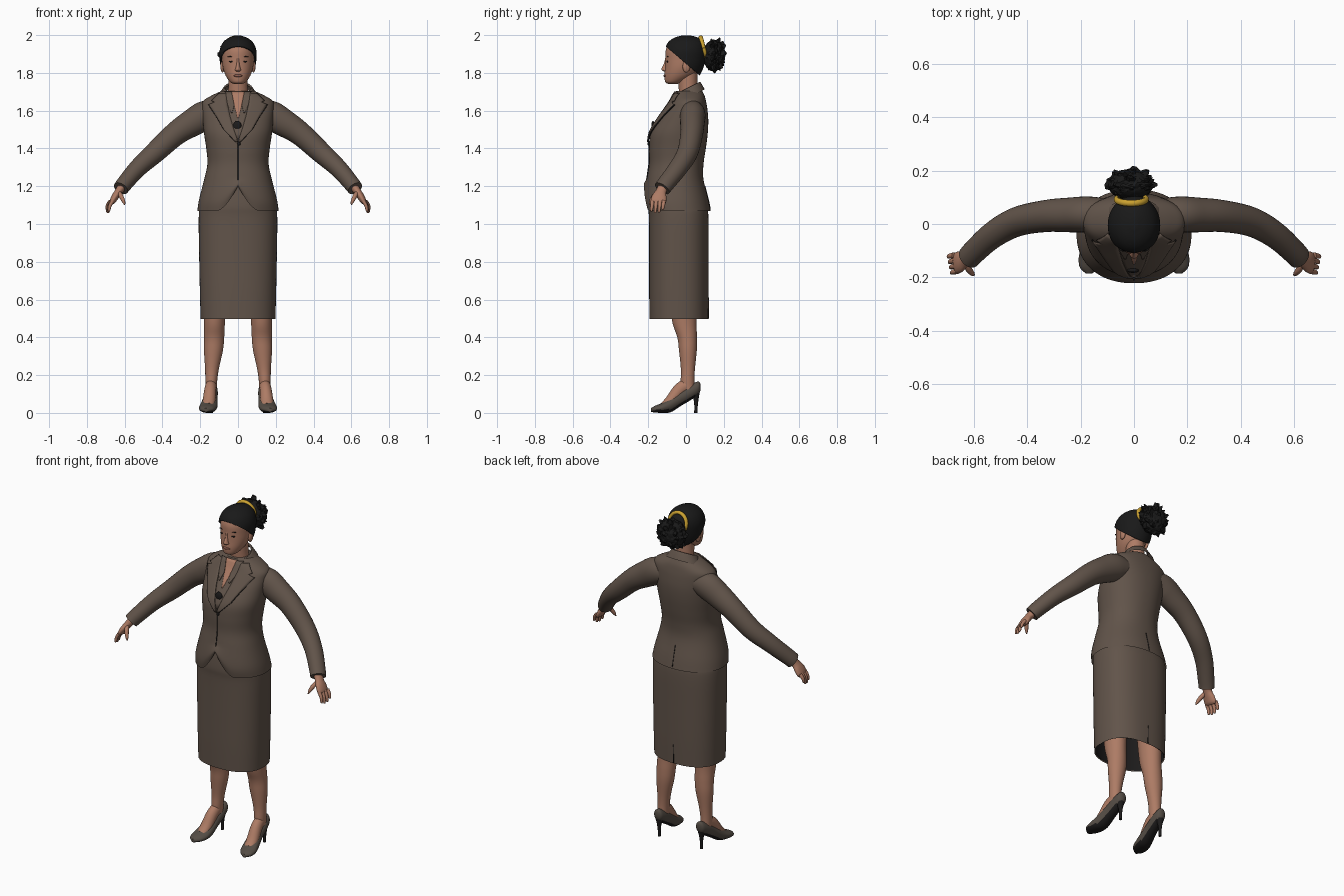
import bpy, bmesh, math, random
from mathutils import Vector, Matrix

cube = bpy.data.objects.get("Cube")
if cube:
    bpy.data.objects.remove(cube, do_unlink=True)
rng = random.Random(4)
X, Y, Z = Vector((1, 0, 0)), Vector((0, 1, 0)), Vector((0, 0, 1))


def material(name, r, g, b):
    m = bpy.data.materials.new(name)
    m.use_nodes = True
    m.diffuse_color = (r, g, b, 1)
    m.node_tree.nodes["Principled BSDF"].inputs["Base Color"].default_value = (r, g, b, 1)
    return m


SUIT = material("brown suit cloth", .12, .088, .068)
SKIN = material("skin", .42, .2, .13)
HAIR = material("black hair", .01, .01, .01)
GOLD = material("yellow hair tie", .6, .36, .03)
SHOE = material("grey brown leather", .09, .074, .06)
DARK = material("black trim", .012, .011, .011)
LIPS = material("lip brown", .27, .11, .08)


def finish(name, bm, mat, mirror=False, angle=50):
    bmesh.ops.recalc_face_normals(bm, faces=bm.faces)
    me = bpy.data.meshes.new(name)
    bm.to_mesh(me)
    bm.free()
    me.materials.append(mat)
    for p in me.polygons:
        p.use_smooth = angle > 0
    if angle:
        me.set_sharp_from_angle(angle=math.radians(angle))
    ob = bpy.data.objects.new(name, me)
    bpy.context.collection.objects.link(ob)
    if mirror:
        ob.modifiers.new("mirror", "MIRROR").use_mirror_merge = False
    return ob


def smooth(rows, steps):
    """Catmull-Rom through rows of equal length."""
    rows = [Vector(r) for r in rows]
    out = []
    for i in range(len(rows) - 1):
        p, q, r, s = rows[max(i - 1, 0)], rows[i], rows[i + 1], rows[min(i + 2, len(rows) - 1)]
        for k in range(steps):
            t = k / steps
            out.append(q + (r - p) * (t / 2) + (p * 2 - q * 5 + r * 4 - s) * (t * t / 2)
                       + (q * 3 - p - r * 3 + s) * (t ** 3 / 2))
    return out + [rows[-1]]


def loft_mesh(rows, seg=32, steps=5, up=Y, flat=None, n=2, tilt=0, caps=(True, True)):
    """Rows are x, y, z, half width across, half width along up."""
    bm, rings = bmesh.new(), []
    rows = smooth(rows, steps)
    pts = [Vector(r[:3]) for r in rows]
    for i, r in enumerate(rows):
        t = flat or (pts[min(i + 1, len(pts) - 1)] - pts[max(i - 1, 0)]).normalized()
        u = (up - t * up.dot(t)).normalized()
        v, ring = t.cross(u), []
        for k in range(seg):
            c, s = math.cos(math.tau * k / seg), math.sin(math.tau * k / seg)
            c, s = (math.copysign(abs(w) ** (2 / n), w) for w in (c, s))
            ring.append(bm.verts.new(pts[i] + v * c * r[3] + u * s * r[4] + Z * tilt * s * r[4]))
        rings.append(ring)
    for a, b in zip(rings, rings[1:]):
        for k in range(seg):
            bm.faces.new((a[k], a[k - 1], b[k - 1], b[k]))
    for cap, ring in zip(caps, (rings[0], rings[-1])):
        if cap:
            bm.faces.new(ring)
    return bm


def loft(name, rows, mat, mirror=False, **kw):
    return finish(name, loft_mesh(rows, **kw), mat, mirror)


def body(rows):
    """Height, half width, front y, back y -> loft rows."""
    return [(0, (f + b) / 2, z, a, (b - f) / 2) for z, a, f, b in rows]


def surface(rows, x, z, side, n):
    dense = smooth(rows, 8)
    for p, q in zip(dense, dense[1:]):
        if z <= q[2]:
            break
    r = p.lerp(q, min(max((z - p[2]) / (q[2] - p[2]), 0), 1))
    return r[1] + side * r[4] * max(1 - abs(x / r[3]) ** n, 0) ** (1 / n)


def plate(name, base, rows, mat, lift=.004, side=-1, mirror=False, n=2.2, cols=6):
    """Thin cloth plate on a lofted surface; rows are height, x from, x to."""
    bm, grid = bmesh.new(), []
    for p, q in zip(rows, rows[1:]):
        for k in range(5 if q is rows[-1] else 4):
            z, a, b = Vector(p).lerp(Vector(q), k / 4)
            line = []
            for j in range(cols + 1):
                x = a + (b - a) * j / cols
                line.append(bm.verts.new((x, surface(base, x, z, side, n) + side * lift, z)))
            grid.append(line)
    for a, b in zip(grid, grid[1:]):
        for j in range(cols):
            bm.faces.new((a[j], a[j + 1], b[j + 1], b[j]))
    ob = finish(name, bm, mat, mirror)
    sol = ob.modifiers.new("thickness", "SOLIDIFY")
    sol.thickness, sol.offset = .005, 0
    return ob


def ball(name, loc, size, mat, mirror=False):
    bm = bmesh.new()
    bmesh.ops.create_uvsphere(bm, u_segments=20, v_segments=12, radius=1,
                              matrix=Matrix.LocRotScale(Vector(loc), None, Vector(size)))
    return finish(name, bm, mat, mirror)


# Jacket, its front hem cut away in a curve
JACKET = body([(1.07, .215, -.215, .13), (1.13, .206, -.222, .118), (1.24, .178, -.207, .092),
               (1.32, .162, -.195, .093), (1.4, .168, -.195, .105), (1.48, .18, -.187, .115),
               (1.55, .186, -.15, .118), (1.61, .19, -.108, .113), (1.65, .185, -.08, .106),
               (1.68, .14, -.065, .098), (1.705, .085, -.052, .085)])
bm = loft_mesh(JACKET, seg=96, flat=Z, n=2.2, caps=(False, True))
for v in bm.verts:
    if v.co.z < 1.24 and v.co.y < 0:
        rise = .13 * max(0, 1 - abs(v.co.x) / .11) ** 1.6
        v.co.z += rise * (1.24 - v.co.z) / .17
finish("jacket", bm, SUIT)
loft("jacket_collar", [(0, .015, 1.67, .112, .084), (0, .014, 1.7, .09, .072), (0, .012, 1.722, .074, .062),
                       (0, .012, 1.715, .066, .056)], SUIT, flat=Z, tilt=.5, caps=(False, False))

# Neckline, lapels and front closure
plate("blouse", JACKET, [(1.45, -.006, .006), (1.58, -.05, .05), (1.69, -.07, .07)], SUIT, .003)
plate("neckline", JACKET, [(1.56, -.003, .003), (1.64, -.022, .022), (1.7, -.036, .036)], SKIN, .005)
plate("blouse_collar", JACKET, [(1.59, .03, .036), (1.63, .02, .055), (1.7, .034, .07)], SUIT, .009, mirror=True)
LAPEL = [(1.435, 0, .012), (1.5, .022, .075), (1.57, .042, .115), (1.632, .055, .155),
         (1.645, .058, .122), (1.652, .059, .14), (1.692, .064, .1)]
plate("lapels", JACKET, LAPEL, SUIT, .01, mirror=True)
plate("lapel_edges", JACKET, [(z, b - .001, b + .003) for z, a, b in LAPEL[:4]], DARK, .006, mirror=True, cols=1)
plate("front_seam", JACKET, [(1.21, -.0015, .0015), (1.44, -.0015, .0015)], DARK, .001, cols=1)
plate("back_seam", JACKET, [(1.08, -.0012, .0012), (1.2, -.0012, .0012)], DARK, 0, side=1, cols=1)
ball("jacket_button", (.005, -.198, 1.425), (.009, .006, .009), DARK)
ball("pendant", (-.004, surface(JACKET, 0, 1.52, -1, 2.2) - .006, 1.52), (.022, .009, .026), DARK)

# Skirt with dark lining and back vent
SKIRT = body([(.498, .198, -.193, .118), (.65, .202, -.195, .12), (.85, .206, -.195, .12),
              (1.03, .208, -.196, .119), (1.1, .2, -.2, .11), (1.22, .165, -.188, .08)])
loft("skirt", SKIRT, SUIT, seg=64, flat=Z, n=2.4, caps=(False, True))
loft("skirt_lining", body([(.5, .193, -.188, .113), (.7, .197, -.19, .115)]), DARK,
     seg=64, flat=Z, n=2.4, caps=(False, True))
plate("back_vent", SKIRT, [(.5, -.002, .002), (.61, -.002, .002)], DARK, 0, side=1, n=2.4, cols=1)

# Sleeves
loft("sleeves", [(.1, .035, 1.585, .06, .06), (.17, .036, 1.575, .078, .067), (.24, .034, 1.537, .073, .065),
                 (.33, .03, 1.478, .063, .06), (.44, .008, 1.378, .056, .055), (.53, -.042, 1.296, .048, .05),
                 (.6, -.105, 1.215, .043, .046), (.62, -.126, 1.188, .041, .045)], SUIT, mirror=True)

# Hands
loft("palms", [(.612, -.118, 1.2, .024, .028), (.632, -.132, 1.172, .02, .028), (.65, -.141, 1.145, .019, .039),
               (.664, -.146, 1.12, .016, .041), (.67, -.148, 1.108, .008, .034)], SKIN, mirror=True, seg=20)
for i, (finger, reach) in enumerate((("index_fingers", .05), ("middle_fingers", .058),
                                     ("ring_fingers", .056), ("little_fingers", .042))):
    x, y = .663 + .004 * i, -.177 + .02 * i
    loft(finger, [(x, y, 1.122, .01, .011), (x + .015, y - .003, 1.122 - reach / 2, .009, .0095),
                  (x + .02, y - .006, 1.122 - reach, .007, .007), (x + .02, y - .007, 1.116 - reach, .002, .002)],
         SKIN, mirror=True, seg=12)
loft("thumbs", [(.63, -.15, 1.165, .012, .012), (.618, -.172, 1.145, .012, .012), (.606, -.186, 1.12, .009, .009),
                (.6, -.192, 1.102, .003, .003)], SKIN, mirror=True, seg=12, up=X)

# Legs and feet
loft("legs", [(.122, -.015, .72, .07, .08), (.124, -.01, .5, .056, .066), (.126, .006, .4, .053, .052),
              (.13, .01, .33, .05, .047), (.138, .01, .23, .036, .037), (.142, .008, .16, .031, .036),
              (.142, .015, .1, .028, .034)], SKIN, mirror=True, flat=Z)
loft("insteps", [(.142, .02, .15, .028, .036), (.146, -.03, .125, .031, .036), (.153, -.08, .066, .034, .03),
                 (.158, -.12, .036, .03, .02)], SKIN, mirror=True, up=Z, seg=24)

# Shoes with black soles and thin heels
shoes = loft("shoes", [(.138, .077, .137, .01, .016), (.139, .066, .132, .026, .034), (.141, .03, .112, .034, .041),
                       (.145, -.025, .08, .037, .042), (.152, -.08, .044, .044, .04), (.16, -.125, .027, .047, .027),
                       (.166, -.163, .02, .037, .018), (.169, -.185, .015, .012, .01)],
             SHOE, mirror=True, up=Z, flat=-Y, seg=28)
shoes.data.materials.append(DARK)
for p in shoes.data.polygons:
    p.material_index = int(p.normal.z < -.55)
loft("shoe_heels", [(.14, .048, .11, .025, .025), (.14, .053, .075, .013, .014), (.14, .053, .035, .008, .009),
                    (.14, .052, 0, .008, .009)], DARK, mirror=True, seg=16, flat=Z)

# Neck and head
loft("neck", [(0, .022, 1.66, .06, .056), (0, .012, 1.71, .052, .05), (0, .008, 1.8, .05, .052)], SKIN, flat=Z)
HEAD = [(1.742, .022, -.095, -.045), (1.752, .042, -.11, -.015), (1.785, .065, -.114, .04), (1.825, .079, -.111, .07),
        (1.87, .084, -.109, .085), (1.92, .084, -.107, .088), (1.96, .07, -.086, .075), (1.985, .035, -.045, .045)]
loft("head", body(HEAD), SKIN, flat=Z, seg=40)
loft("nose", body([(1.807, .008, -.116, -.09), (1.814, .017, -.128, -.09), (1.825, .013, -.129, -.09),
                   (1.85, .008, -.117, -.09), (1.878, .007, -.11, -.09)]), SKIN, flat=Z, seg=16)
ball("lips", (0, -.11, 1.785), (.023, .009, .007), LIPS)
ball("ears", (.082, .002, 1.833), (.011, .02, .031), SKIN, True)
ball("eyes", (.034, -.098, 1.86), (.015, .006, .0045), DARK, True)
ball("eyebrows", (.036, -.096, 1.886), (.019, .006, .0025), HAIR, True)

# Swept-back hair, trimmed along a sloping hairline
bm = loft_mesh(body([(1.755, .062, -.1, .05), (1.79, .08, -.11, .075), (1.83, .092, -.115, .093),
                     (1.87, .097, -.116, .103), (1.92, .097, -.114, .107), (1.96, .08, -.096, .096),
                     (1.985, .05, -.064, .068), (1.998, .014, -.02, .025)]), flat=Z, seg=48)
bmesh.ops.bisect_plane(bm, geom=bm.verts[:] + bm.edges[:] + bm.faces[:], plane_co=(0, -.105, 1.938),
                       plane_no=(0, -.85, -1), clear_outer=True)
hair = finish("hair", bm, HAIR)
hair.modifiers.new("thickness", "SOLIDIFY").thickness = .008

# Spiky bun and its tie
bm = bmesh.new()
bmesh.ops.create_icosphere(bm, subdivisions=4, radius=1)
for v in bm.verts:
    spike = rng.uniform(.1, .3) if rng.random() < .16 else rng.uniform(-.05, .04)
    v.co *= 1 + spike * (1 if v.co.y > -.3 else .3)
    v.co = Vector((v.co.x * .083, v.co.y * .058, v.co.z * .083)) + Vector((-.014, .148, 1.892))
finish("hair_bun", bm, HAIR, angle=0)
loop = [(-.01 + .056 * math.cos(a), .092 - .014 * math.sin(a), 1.932 + .056 * math.sin(a), .01, .012)
        for a in (math.tau * k / 24 for k in range(25))]
loft("hair_tie", loop, GOLD, steps=2, seg=12)
